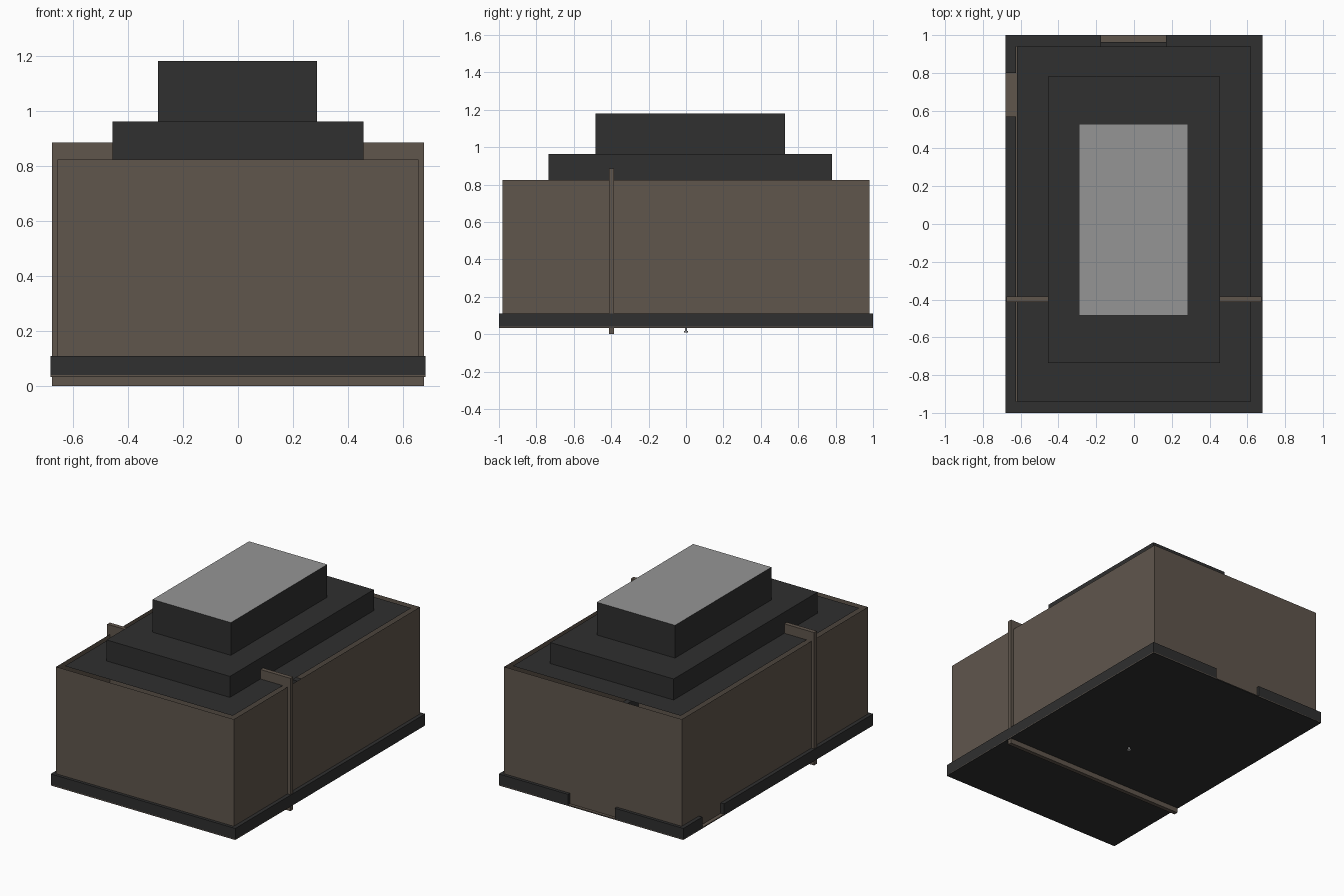
import bpy, bmesh

if "Cube" in bpy.data.objects:
    bpy.data.objects.remove(bpy.data.objects["Cube"])


def material(name, rgb):
    m = bpy.data.materials.new(name)
    m.diffuse_color = (*rgb, 1)
    m.use_nodes = True
    m.node_tree.nodes["Principled BSDF"].inputs["Base Color"].default_value = m.diffuse_color
    return m


BROWN = material("brown_wall", (0.117, 0.093, 0.073))
DARK = material("dark_trim", (0.029, 0.029, 0.029))
GREY = material("grey_glass", (0.3, 0.3, 0.3))


def finish(bm, name, mats):
    mesh = bpy.data.meshes.new(name)
    bm.to_mesh(mesh)
    bm.free()
    ob = bpy.data.objects.new(name, mesh)
    bpy.context.collection.objects.link(ob)
    for m in mats:
        mesh.materials.append(m)
    return ob


def box(name, x, y, z, mat):
    bm = bmesh.new()
    bmesh.ops.create_cube(bm, size=1)
    for v in bm.verts:
        v.co = [r[0] if c < 0 else r[1] for c, r in zip(v.co, (x, y, z))]
    return finish(bm, name, [mat])


def loop(bm, x0, x1, y0, y1, z):
    return [bm.verts.new(p) for p in ((x0, y0, z), (x1, y0, z), (x1, y1, z), (x0, y1, z))]


def bridge(bm, a, b):
    for i in range(4):
        j = (i + 1) % 4
        bm.faces.new((a[i], a[j], b[j], b[i]))


# Floor: dark underside with brown upper surface
box("floor_underside", (-0.68, 0.68), (-1, 1), (0.033, 0.036), DARK)
box("floor", (-0.68, 0.68), (-1, 1), (0.036, 0.04), BROWN)

# Outer walls: thin open shell
bm = bmesh.new()
bridge(bm, loop(bm, -0.655, 0.655, -0.98, 0.98, 0.038), loop(bm, -0.655, 0.655, -0.98, 0.98, 0.823))
finish(bm, "outer_walls", [BROWN])

# Base trim, with openings in the back and left sides
trim_z = (0.036, 0.11)
box("trim_front", (-0.68, 0.68), (-1, -0.94), trim_z, DARK)
box("trim_right", (0.62, 0.68), (-0.94, 0.94), trim_z, DARK)
box("trim_left_long", (-0.68, -0.625), (-0.94, 0.57), trim_z, DARK)
box("trim_left_short", (-0.68, -0.625), (0.80, 0.94), trim_z, DARK)
for side, x in (("left", (-0.68, -0.175)), ("right", (0.17, 0.68))):
    box("trim_back_" + side, x, (0.94, 1), trim_z, DARK)
box("back_sill", (-0.175, 0.17), (0.92, 0.963), (0.04, 0.06), DARK)

# Stepped roof: one open shell, separated from the walls by a narrow gap
bm = bmesh.new()
steps = [(-0.62, 0.62, -0.94, 0.94, 0.822), (-0.455, 0.455, -0.735, 0.78, 0.822),
         (-0.455, 0.455, -0.735, 0.78, 0.962), (-0.29, 0.287, -0.485, 0.53, 0.962),
         (-0.29, 0.287, -0.485, 0.53, 1.18)]
rings = [loop(bm, *s) for s in steps]
for a, b in zip(rings, rings[1:]):
    bridge(bm, a, b)
bm.faces.new(rings[-1]).material_index = 1
finish(bm, "stepped_roof", [DARK, GREY])

# Partition slab passing through the whole body
box("partition", (-0.675, 0.675), (-0.413, -0.385), (0, 0.885), BROWN)

# Small peg below the floor
for name, r, z0, z1 in (("peg_stem", 0.006, 0.018, 0.034), ("peg_foot", 0.012, 0.01, 0.018)):
    bpy.ops.mesh.primitive_cylinder_add(vertices=12, radius=r, depth=z1 - z0,
                                        location=(0.04, 0, (z0 + z1) / 2))
    bpy.context.object.name = name
    bpy.context.object.data.materials.append(GREY)
